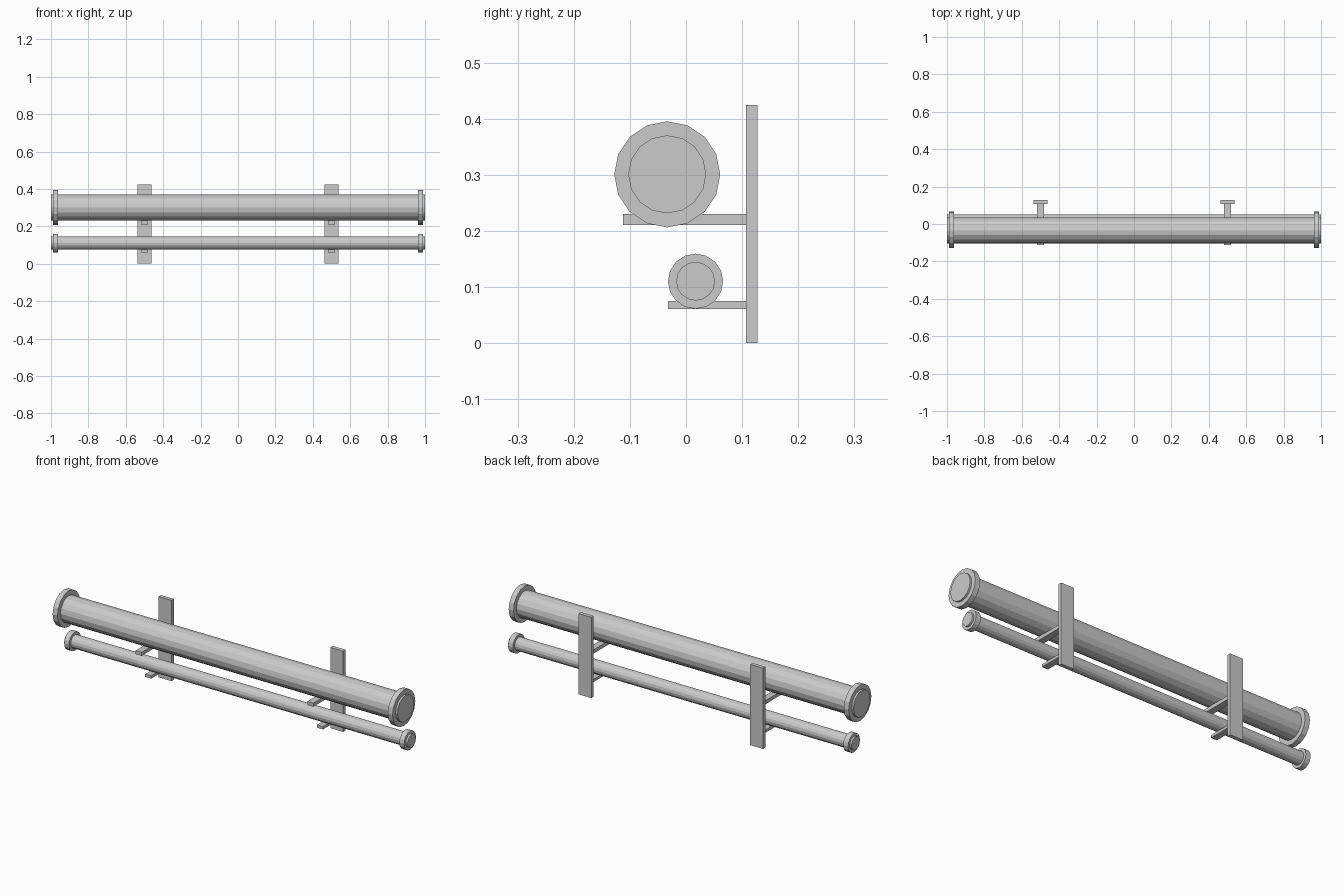
import bpy
from math import pi

if "Cube" in bpy.data.objects:
    bpy.data.objects.remove(bpy.data.objects["Cube"])


def rod(name, radius, length, x, y, z):
    """16-sided capped cylinder lying along x."""
    bpy.ops.mesh.primitive_cylinder_add(vertices=16, radius=radius, depth=length,
                                        location=(x, y, z), rotation=(0, pi / 2, 0))
    bpy.context.object.name = name


def box(name, x0, x1, y0, y1, z0, z1):
    bpy.ops.mesh.primitive_cube_add(
        size=1, location=((x0 + x1) / 2, (y0 + y1) / 2, (z0 + z1) / 2))
    ob = bpy.context.object
    ob.name = name
    ob.scale = (x1 - x0, y1 - y0, z1 - z0)
    bpy.ops.object.transform_apply(location=False, rotation=False, scale=True)


# Pipes with a collar near each end: name, y, z, pipe radius, collar radius
for name, y, z, r, collar in (("large", -0.0335, 0.301, 0.0695, 0.0945),
                              ("small", 0.017, 0.1105, 0.0345, 0.0492)):
    rod(name + "_pipe", r, 2.0, 0, y, z)
    for side in (-1, 1):
        rod(name + "_pipe_collar", collar, 0.028, side * 0.976, y, z)

# Wall brackets: back plate with two support arms
for x in (-0.5, 0.5):
    box("wall_plate", x - 0.0375, x + 0.0375, 0.107, 0.127, 0, 0.425)
    box("large_pipe_arm", x - 0.0175, x + 0.0175, -0.1125, 0.107, 0.211, 0.230)
    box("small_pipe_arm", x - 0.0175, x + 0.0175, -0.0325, 0.107, 0.061, 0.0755)
